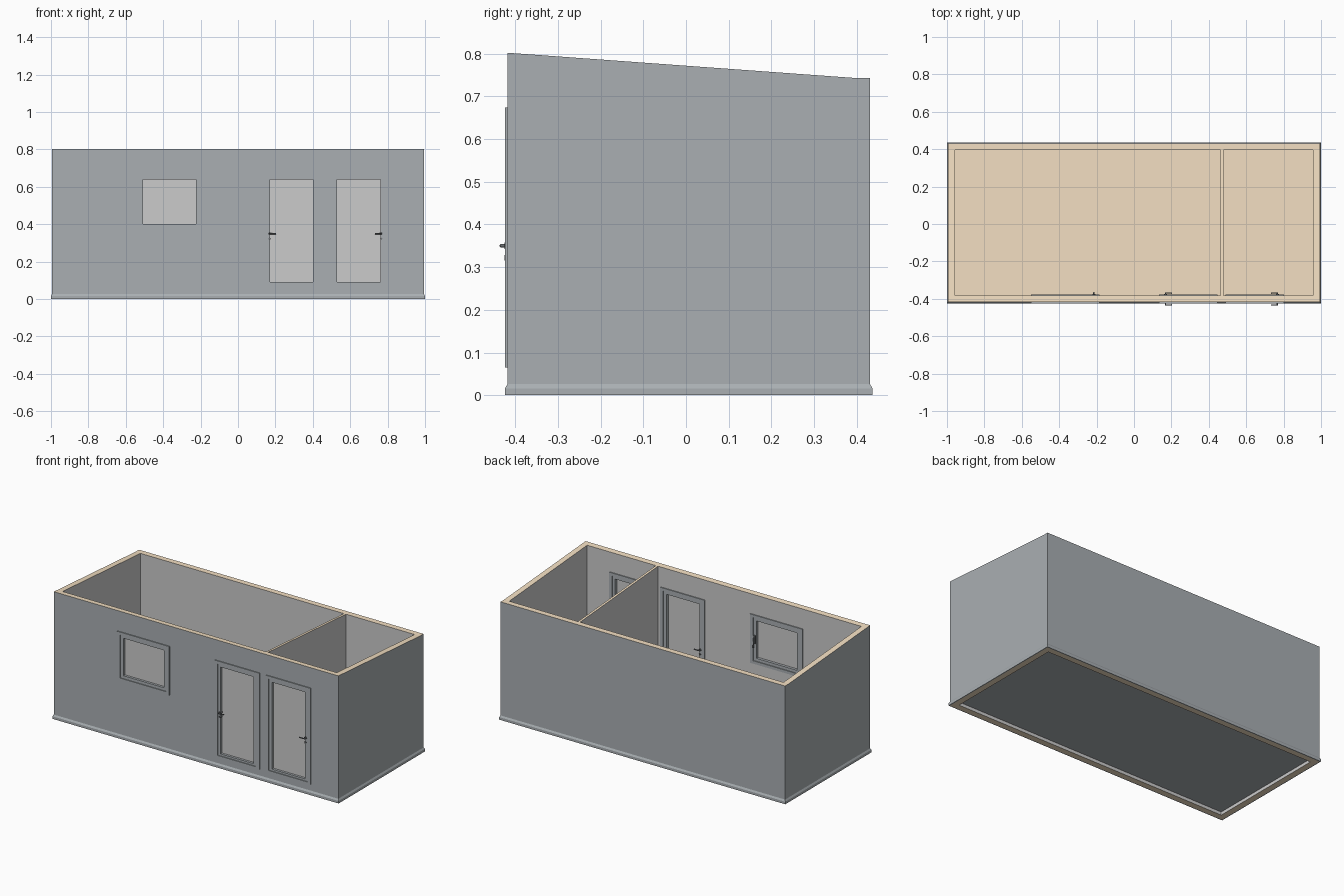
import bpy, bmesh
from mathutils import Vector

if "Cube" in bpy.data.objects:
    bpy.data.objects.remove(bpy.data.objects["Cube"])

WX, YF, YB = 0.994, -0.418, 0.431      # outer wall limits
T = 0.036                              # wall thickness
ZF, ZB = 0.802, 0.743                  # front and back wall heights


def mat(name, rgb):
    m = bpy.data.materials.new(name)
    m.diffuse_color = (*rgb, 1)
    m.use_nodes = True
    m.node_tree.nodes["Principled BSDF"].inputs["Base Color"].default_value = m.diffuse_color
    return m


CLAD = mat("grey_cladding", (0.40, 0.43, 0.45))
LINING = mat("pale_lining", (0.8, 0.8, 0.8))
WOOD = mat("timber", (0.90, 0.74, 0.54))
DARK = mat("dark_metal", (0.16, 0.17, 0.18))


def finish(name, bm, *mats):
    bmesh.ops.recalc_face_normals(bm, faces=bm.faces)
    me = bpy.data.meshes.new(name)
    bm.to_mesh(me)
    bm.free()
    ob = bpy.data.objects.new(name, me)
    bpy.context.collection.objects.link(ob)
    for m in mats:
        me.materials.append(m)
    return ob


def box(name, lo, hi, *mats):
    bm = bmesh.new()
    bmesh.ops.create_cube(bm, size=1)
    for v in bm.verts:
        v.co = Vector([l + (c + 0.5) * (h - l) for c, l, h in zip(v.co, lo, hi)])
    return finish(name, bm, *mats)


def prism(name, profile, x0, x1, *mats):
    """Extrude a (y, z) profile along x."""
    bm = bmesh.new()
    f = bm.faces.new([bm.verts.new((x0, y, z)) for y, z in profile])
    r = bmesh.ops.extrude_face_region(bm, geom=[f])
    vs = [g for g in r["geom"] if isinstance(g, bmesh.types.BMVert)]
    bmesh.ops.translate(bm, verts=vs, vec=(x1 - x0, 0, 0))
    return finish(name, bm, *mats)


def loft(name, loops, *mats):
    """Join four-point loops into a closed ring."""
    bm = bmesh.new()
    rings = [[bm.verts.new(p) for p in lp] for lp in loops]
    for a, b in zip(rings, rings[1:] + rings[:1]):
        for i in range(4):
            j = (i + 1) % 4
            bm.faces.new((a[i], a[j], b[j], b[i]))
    return finish(name, bm, *mats)


def ring(name, o, i, y0, y1, m):
    """Rectangular frame; o and i are (x0, x1, z0, z1)."""
    def lp(r, y):
        return [(r[0], y, r[2]), (r[1], y, r[2]), (r[1], y, r[3]), (r[0], y, r[3])]
    return loft(name, [lp(o, y0), lp(o, y1), lp(i, y1), lp(i, y0)], m)


def rod(name, pts, r, m):
    cu = bpy.data.curves.new(name, "CURVE")
    cu.dimensions = "3D"
    cu.bevel_depth, cu.bevel_resolution, cu.use_fill_caps = r, 2, True
    sp = cu.splines.new("POLY")
    sp.points.add(len(pts) - 1)
    for p, c in zip(sp.points, pts):
        p.co = (*c, 1)
    cu.materials.append(m)
    ob = bpy.data.objects.new(name, cu)
    bpy.context.collection.objects.link(ob)


def cut(ob, lo, hi):
    c = box("cutter", lo, hi)
    md = ob.modifiers.new("cut", "BOOLEAN")
    md.object, md.solver = c, "EXACT"
    bpy.context.view_layer.objects.active = ob
    bpy.ops.object.modifier_apply(modifier=md.name)
    bpy.data.objects.remove(c)


# outer walls with a sloping top edge
yk = YB - T
walls = prism("walls", [(YF, 0), (YB, 0), (YB, ZB), (yk, ZB), (YF, ZF)],
              -WX, WX, CLAD, LINING, WOOD)
cut(walls, (-WX + T, YF + T, -0.1), (WX - T, yk, 1))

# openings: name, outer frame rectangle, glass rectangle
openings = [
    ("window", (-0.55, -0.184, 0.365, 0.674), (-0.508, -0.225, 0.402, 0.638)),
    ("left_door", (0.133, 0.446, 0.065, 0.674), (0.172, 0.402, 0.090, 0.638)),
    ("right_door", (0.488, 0.802, 0.065, 0.674), (0.530, 0.762, 0.090, 0.638)),
]
e = 0.008
for name, o, g in openings:
    cut(walls, (o[0] + e, YF - 0.1, o[2] + e), (o[1] - e, YF + T + 0.05, o[3] - e))
    mid = [(a + b) / 2 for a, b in zip(o, g)]
    ring(name + "_frame", o, mid, -0.424, -0.376, CLAD)
    ring(name + "_leaf", mid, g, -0.419, -0.381, CLAD)
    box(name + "_glass", (g[0], -0.404, g[2]), (g[1], -0.398, g[3]))

# timber edges on top and bottom, pale lining inside
for p in walls.data.polygons:
    n, c = p.normal, p.center
    if abs(n.z) > 0.9:
        p.material_index = 2
    elif (n.x * c.x < 0 and abs(n.x) > 0.9) or (n.y > 0.9 and c.y < 0) or (n.y < -0.9 and c.y > 0):
        p.material_index = 1
    else:
        p.material_index = 0

# partition between the two rooms
ya = YF + T
za = ZF + (ZB - ZF) * T / (yk - YF)
part = prism("partition", [(ya, 0.06), (yk, 0.06), (yk, ZB), (ya, za)],
             0.463, 0.478, LINING, WOOD)
for p in part.data.polygons:
    p.material_index = int(p.normal.z > 0.9)

# floor slab, dark underneath
floor = box("floor", (-WX + T, ya, 0.02), (WX - T, yk, 0.06), CLAD, WOOD)
for p in floor.data.polygons:
    p.material_index = int(p.normal.z > 0.9)


# base skirt with a bevelled upper edge
def rect(d, z):
    x, a, b = WX + d, YF - d, YB + d
    return [(-x, a, z), (x, a, z), (x, b, z), (-x, b, z)]


loft("base_skirt", [rect(0, 0), rect(0.006, 0), rect(0.006, 0.016), rect(0, 0.026)], CLAD)

# door handles: lever on both sides of one spindle, with rose and lock
for name, x, d in (("left_door", 0.168, 1), ("right_door", 0.766, -1)):
    tip = x + d * 0.034
    rod(name + "_handle", [(tip, -0.433, 0.35), (x, -0.433, 0.35),
                           (x, -0.369, 0.35), (tip, -0.369, 0.35)], 0.004, DARK)
    for part_name, z, r in (("rose", 0.35, 0.008), ("lock", 0.322, 0.006)):
        rod(f"{name}_{part_name}", [(x, -0.425, z), (x, -0.375, z)], r, DARK)

# window handle on the inside
box("window_handle_plate", (-0.222, -0.381, 0.495), (-0.206, -0.373, 0.545), DARK)
rod("window_handle", [(-0.214, -0.376, 0.53), (-0.214, -0.367, 0.53),
                      (-0.214, -0.367, 0.47)], 0.004, DARK)
